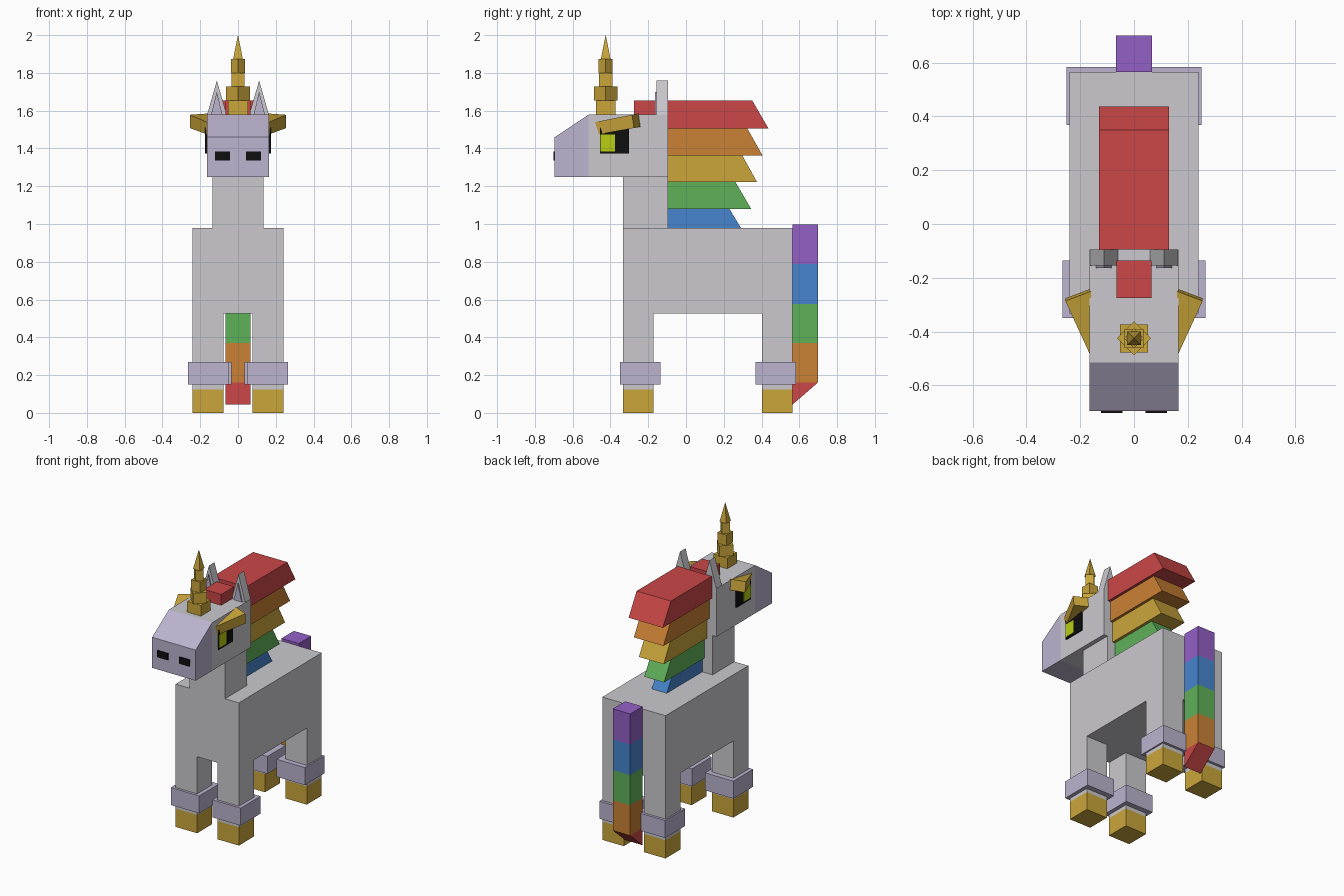
import bpy, bmesh, math

if "Cube" in bpy.data.objects:
    bpy.data.objects.remove(bpy.data.objects["Cube"])


def srgb(r, g, b):
    f = lambda c: c / 12.92 if c <= 0.04045 else ((c + 0.055) / 1.055) ** 2.4
    return tuple(f(c / 255) for c in (r, g, b)) + (1.0,)


COLOURS = {
    "pale grey": (203, 201, 206), "lavender": (188, 179, 207), "gold": (203, 166, 59),
    "black": (14, 14, 14), "lime": (186, 206, 20), "red": (204, 71, 71),
    "orange": (203, 129, 53), "green": (95, 178, 90), "blue": (71, 134, 207),
    "purple": (147, 96, 198),
}
MATS = {}
for label, rgb in COLOURS.items():
    MATS[label] = bpy.data.materials.new(label)
    MATS[label].diffuse_color = srgb(*rgb)


def loft(name, lower, upper, *colours):
    """Solid between two matching loops of points."""
    bm = bmesh.new()
    a = [bm.verts.new(p) for p in lower]
    b = [bm.verts.new(p) for p in upper]
    n = len(a)
    bm.faces.new(a[::-1])
    bm.faces.new(b)
    for i in range(n):
        bm.faces.new((a[i], a[(i + 1) % n], b[(i + 1) % n], b[i]))
    bmesh.ops.recalc_face_normals(bm, faces=bm.faces[:])
    me = bpy.data.meshes.new(name)
    bm.to_mesh(me)
    bm.free()
    ob = bpy.data.objects.new(name, me)
    bpy.context.collection.objects.link(ob)
    for c in colours:
        me.materials.append(MATS[c])
    return ob


def box(name, x, y, z, colour):
    ring = [(x[0], y[0]), (x[1], y[0]), (x[1], y[1]), (x[0], y[1])]
    return loft(name, [(*p, z[0]) for p in ring], [(*p, z[1]) for p in ring], colour)


def side_prism(name, half, profile, *colours):
    """Side (y, z) profile extruded across x."""
    return loft(name, [(-half, *p) for p in profile], [(half, *p) for p in profile], *colours)


def front_prism(name, y, profile, colour):
    """Front (x, z) profile extruded along y."""
    return loft(name, [(x, y[0], z) for x, z in profile],
                [(x, y[1], z) for x, z in profile], colour)


# Body and neck
box("body", (-0.24, 0.24), (-0.333, 0.565), (0.525, 0.98), "pale grey")
box("neck", (-0.135, 0.135), (-0.333, -0.095), (0.98, 1.25), "pale grey")

# Head and sloped muzzle
box("head", (-0.165, 0.165), (-0.515, -0.095), (1.25, 1.58), "pale grey")
side_prism("muzzle", 0.165, [(-0.695, 1.25), (-0.695, 1.46), (-0.515, 1.58), (-0.515, 1.25)],
           "lavender")

# Legs, cuffs and hooves; ears, eyes, brows and nostrils on both sides
for s, side in ((-1, "left"), (1, "right")):
    for end, y0, cuff_in, cuff_out in (("front", -0.333, 0.05, 0.265), ("back", 0.403, 0.035, 0.25)):
        y = (y0, y0 + 0.162)
        x = (s * 0.077, s * 0.24)
        tag = f"{end}_{side}"
        box("leg_" + tag, x, y, (0.125, 0.525), "pale grey")
        box("hoof_" + tag, x, y, (0, 0.125), "gold")
        c0 = -0.35 if end == "front" else 0.368
        box("cuff_" + tag, (s * cuff_in, s * cuff_out), (c0, c0 + 0.215), (0.15, 0.27), "lavender")

    front_prism("ear_" + side, (-0.155, -0.095),
                [(s * 0.163, 1.58), (s * 0.06, 1.58), (s * 0.112, 1.76)], "pale grey")
    front_prism("inner_ear_" + side, (-0.163, -0.155),
                [(s * 0.142, 1.58), (s * 0.083, 1.58), (s * 0.112, 1.70)], "lavender")

    box("eye_" + side, (s * 0.165, s * 0.174), (-0.455, -0.303), (1.372, 1.51), "black")
    box("iris_" + side, (s * 0.174, s * 0.176), (-0.452, -0.375), (1.385, 1.475), "lime")
    box("nostril_" + side, (s * 0.043, s * 0.122), (-0.702, -0.695), (1.337, 1.383), "black")

    # Brow wedge, widening towards the back
    loft("brow_" + side,
         [(s * 0.16, -0.472, 1.473), (s * 0.255, -0.276, 1.508), (s * 0.16, -0.24, 1.515)],
         [(s * 0.16, -0.493, 1.537), (s * 0.255, -0.286, 1.578), (s * 0.16, -0.25, 1.585)], "gold")

# Horn: stacked blocks, every other one turned a quarter, with a spike on top
HORN_Y = -0.425


def square(radius, turn, z):
    return [(radius * math.cos(turn + i * math.pi / 2),
             HORN_Y + radius * math.sin(turn + i * math.pi / 2), z) for i in range(4)]


q = math.pi / 4
for i, (r, turn, z0, z1) in enumerate(((0.074, q, 1.58, 1.653), (0.063, 0, 1.653, 1.727),
                                       (0.05, q, 1.727, 1.80), (0.037, 0, 1.80, 1.873))):
    loft(f"horn_block_{i + 1}", square(r, turn, z0), square(r, turn, z1), "gold")
loft("horn_spike", square(0.036, q, 1.873), square(0.0008, q, 2.0), "gold")

# Mane: slanted layers getting shorter and narrower downwards
box("forelock", (-0.065, 0.065), (-0.275, -0.135), (1.58, 1.655), "red")
for colour, half, z0, z1, top, bottom in (
        ("red", 0.13, 1.505, 1.655, 0.35, 0.437), ("orange", 0.112, 1.363, 1.505, 0.325, 0.405),
        ("gold", 0.094, 1.222, 1.363, 0.298, 0.376), ("green", 0.075, 1.08, 1.222, 0.262, 0.345),
        ("blue", 0.057, 0.98, 1.08, 0.23, 0.29)):
    side_prism("mane_" + colour, half,
               [(-0.095, z0), (bottom, z0), (top, z1), (-0.095, z1)], colour)

# Tail: stacked colour blocks with a slanted tip
for colour, z0, z1 in (("purple", 0.787, 0.997), ("blue", 0.577, 0.787),
                       ("green", 0.37, 0.577), ("orange", 0.162, 0.37)):
    box("tail_" + colour, (-0.066, 0.066), (0.565, 0.7), (z0, z1), colour)
side_prism("tail_tip", 0.066, [(0.565, 0.045), (0.7, 0.162), (0.565, 0.162)], "red")

for m in bpy.data.materials:
    if m.users and not m.is_grease_pencil:
        m.use_nodes = True
        m.node_tree.nodes["Principled BSDF"].inputs["Base Color"].default_value = m.diffuse_color
